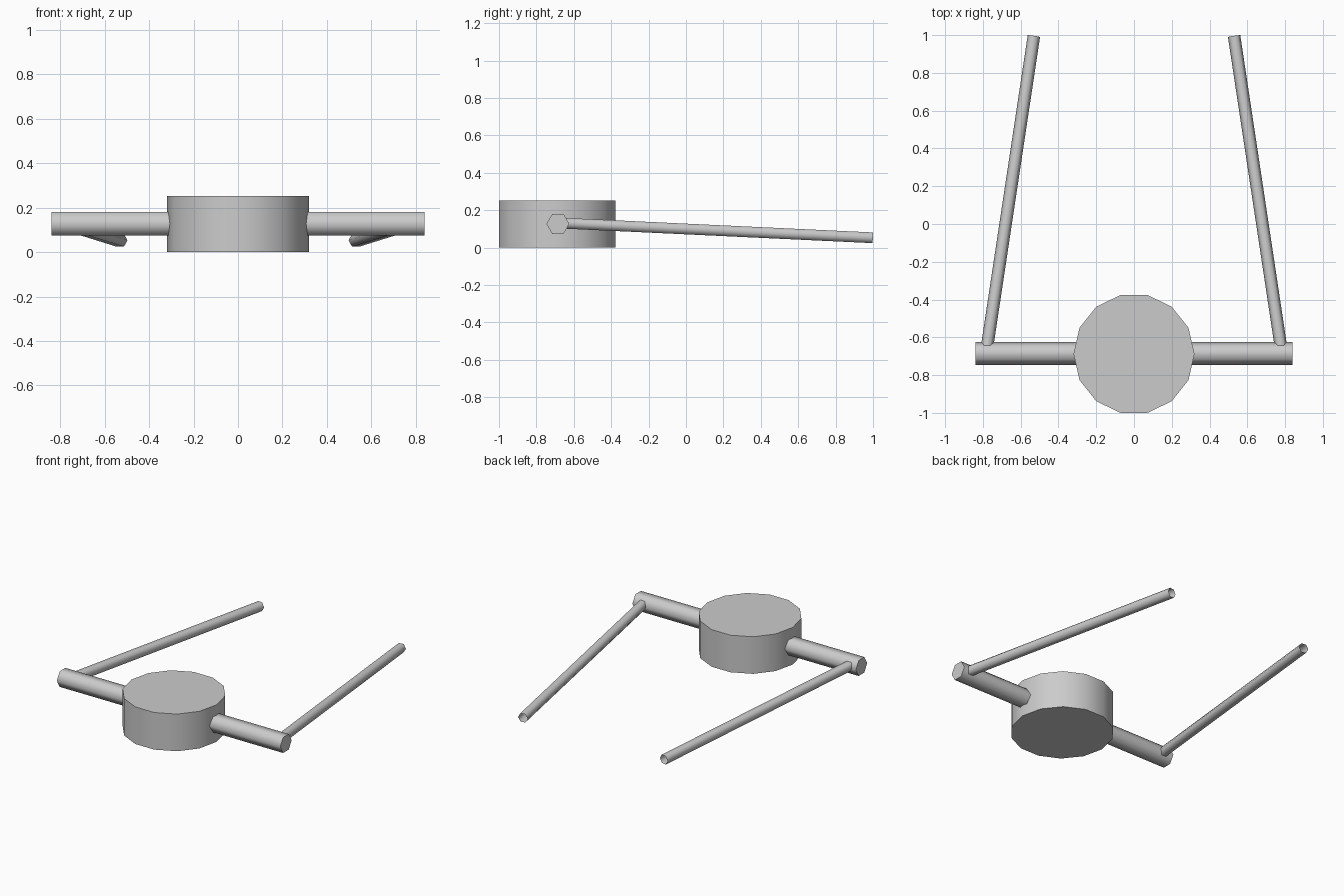
import bpy, math
from mathutils import Vector

if "Cube" in bpy.data.objects:
    bpy.data.objects.remove(bpy.data.objects["Cube"])

grey = bpy.data.materials.new("plain grey")
grey.diffuse_color = (0.6, 0.6, 0.6, 1)
grey.use_nodes = True
grey.node_tree.nodes["Principled BSDF"].inputs["Base Color"].default_value = grey.diffuse_color


def tube(name, a, b, radius, sides, side, capped=True):
    """Prism from a to b; its first corner points along 'side'."""
    a, b = Vector(a), Vector(b)
    d = (b - a).normalized()
    u = Vector(side)
    u = (u - d * u.dot(d)).normalized()
    v = d.cross(u)
    verts = []
    for p in (a, b):
        for i in range(sides):
            t = 2 * math.pi * i / sides
            verts.append(p + radius * (math.cos(t) * u + math.sin(t) * v))
    faces = [(i, (i + 1) % sides, sides + (i + 1) % sides, sides + i)
             for i in range(sides)]
    if capped:
        faces += [tuple(reversed(range(sides))), tuple(range(sides, 2 * sides))]
    mesh = bpy.data.meshes.new(name)
    mesh.from_pydata(verts, [], faces)
    mesh.materials.append(grey)
    obj = bpy.data.objects.new(name, mesh)
    bpy.context.collection.objects.link(obj)
    # smooth walls, sharp rims
    bpy.ops.object.select_all(action='DESELECT')
    obj.select_set(True)
    bpy.context.view_layer.objects.active = obj
    bpy.ops.object.shade_smooth_by_angle(angle=math.radians(65))
    return obj


# central drum
tube("drum", (0, -0.688, 0), (0, -0.688, 0.252), 0.32, 14, (1, 0, 0))

# cross bar through the drum
tube("cross_bar", (-0.84, -0.685, 0.127), (0.84, -0.685, 0.127), 0.061, 6, (0, 1, 0))

# two long rods converging towards the back
for s, label in ((-1, "left"), (1, "right")):
    tube(label + "_rod", (s * 0.783, -0.685, 0.132), (s * 0.53, 0.995, 0.053),
         0.033, 6, (1, 0, 0), capped=False)
